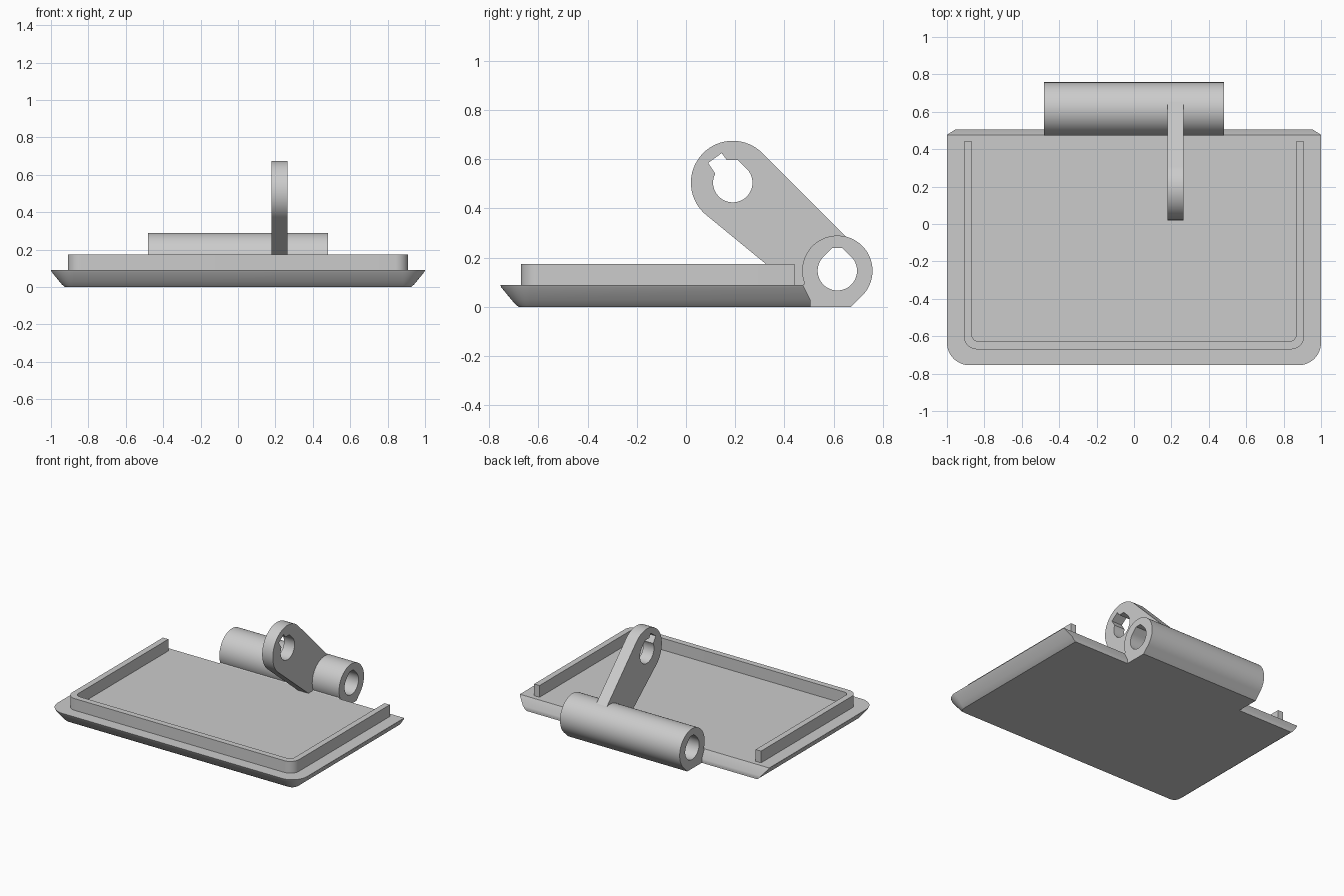
import bpy, bmesh, math
from mathutils import Matrix

if "Cube" in bpy.data.objects:
    bpy.data.objects.remove(bpy.data.objects["Cube"])

gray = bpy.data.materials.new("light_gray")
gray.diffuse_color = (0.6, 0.6, 0.6, 1)
gray.use_nodes = True
gray.node_tree.nodes["Principled BSDF"].inputs["Base Color"].default_value = gray.diffuse_color


def arc(cx, cy, r, a0, a1, n):
    """Points on an arc, angles in degrees."""
    out = []
    for i in range(n + 1):
        a = math.radians(a0 + (a1 - a0) * i / n)
        out.append((cx + r * math.cos(a), cy + r * math.sin(a)))
    return out


def finish(name, mesh):
    mesh.materials.clear()
    mesh.materials.append(gray)
    ob = bpy.data.objects.new(name, mesh)
    bpy.context.collection.objects.link(ob)
    bpy.ops.object.select_all(action='DESELECT')
    ob.select_set(True)
    bpy.context.view_layer.objects.active = ob
    bpy.ops.object.shade_smooth_by_angle(angle=math.radians(28))
    return ob


def prism(name, loops, lo, hi, along_x=False):
    """Extrude an outline (further loops are holes) from lo to hi, along z or x."""
    cu = bpy.data.curves.new(name + "_outline", 'CURVE')
    cu.dimensions = '2D'
    cu.fill_mode = 'BOTH'
    cu.extrude = (hi - lo) / 2
    for pts in loops:
        s = cu.splines.new('POLY')
        s.points.add(len(pts) - 1)
        for p, (u, v) in zip(s.points, pts):
            p.co = (u, v, 0, 1)
        s.use_cyclic_u = True
    tmp = bpy.data.objects.new(name + "_outline", cu)
    bpy.context.collection.objects.link(tmp)
    bpy.context.view_layer.update()
    dg = bpy.context.evaluated_depsgraph_get()
    mesh = bpy.data.meshes.new_from_object(tmp.evaluated_get(dg))
    bpy.data.objects.remove(tmp)
    mesh.transform(Matrix.Translation((0, 0, (lo + hi) / 2)))
    if along_x:  # outline (u, v) becomes (y, z)
        mesh.transform(Matrix(((0, 0, 1, 0), (1, 0, 0, 0), (0, 1, 0, 0), (0, 0, 0, 1))))
    bm = bmesh.new()
    bm.from_mesh(mesh)
    bmesh.ops.remove_doubles(bm, verts=bm.verts, dist=1e-5)
    bmesh.ops.recalc_face_normals(bm, faces=bm.faces)
    bm.to_mesh(mesh)
    bm.free()
    return finish(name, mesh)


# Base plate: stacked outlines (z, inset, back y) with a sloping rim
bm = bmesh.new()
rings = []
for z, inset, back in [(0, .075, .505), (.012, .06, .505), (.03, .045, .505),
                       (.08, .004, .48), (.09, 0, .475)]:
    r = .12 - inset
    pts = [(-1 + inset, back)]
    pts += arc(-.88, -.635, r, 180, 270, 12) + arc(.88, -.635, r, 270, 360, 12)
    pts += [(1 - inset, back)]
    rings.append([bm.verts.new((x, y, z)) for x, y in pts])
n = len(rings[0])
for a, b in zip(rings, rings[1:]):
    for i in range(n):
        j = (i + 1) % n
        bm.faces.new((a[i], a[j], b[j], b[i]))
bm.faces.new(rings[0][::-1])
bm.faces.new(rings[-1])
bmesh.ops.recalc_face_normals(bm, faces=bm.faces)
plate = bpy.data.meshes.new("base_plate")
bm.to_mesh(plate)
bm.free()
finish("base_plate", plate)

# Raised lip on three sides of the plate
outer = ([(-.91, .44)] + arc(-.84, -.6, .07, 180, 270, 10)
         + arc(.84, -.6, .07, 270, 360, 10) + [(.91, .44)])
inner = ([(.867, .44)] + arc(.832, -.592, .035, 360, 270, 8)
         + arc(-.832, -.592, .035, 270, 180, 8) + [(-.867, .44)])
prism("raised_lip", [outer + inner], .085, .175)

# Hinge barrel with flat foot and drop-shaped bore
by, bz = .615, .147
barrel = arc(by, bz, .143, -45, 202, 60) + [(.475, .09), (.505, .03), (.505, 0), (.67, 0)]
bore = arc(by, bz, .08, 135, 405, 48) + [(by + .021, bz + .092), (by - .021, bz + .092)]
prism("hinge_barrel", [barrel, bore], -.48, .48, True)

# Lever arm with keyed hole
ay, az = .19, .505
arm = (arc(ay, az, .17, 45, 231, 48) + [(.43, .088), (.48, .088)]
       + arc(by, bz, .122, 200, 45, 24))
key_hole = arc(ay, az, .08, 153, 405, 44) + [
    (ay + u, az + v) for u, v in [(.02, .093), (-.025, .093), (-.045, .12), (-.1, .08)]]
prism("lever_arm", [arm, key_hole], .18, .265, True)
